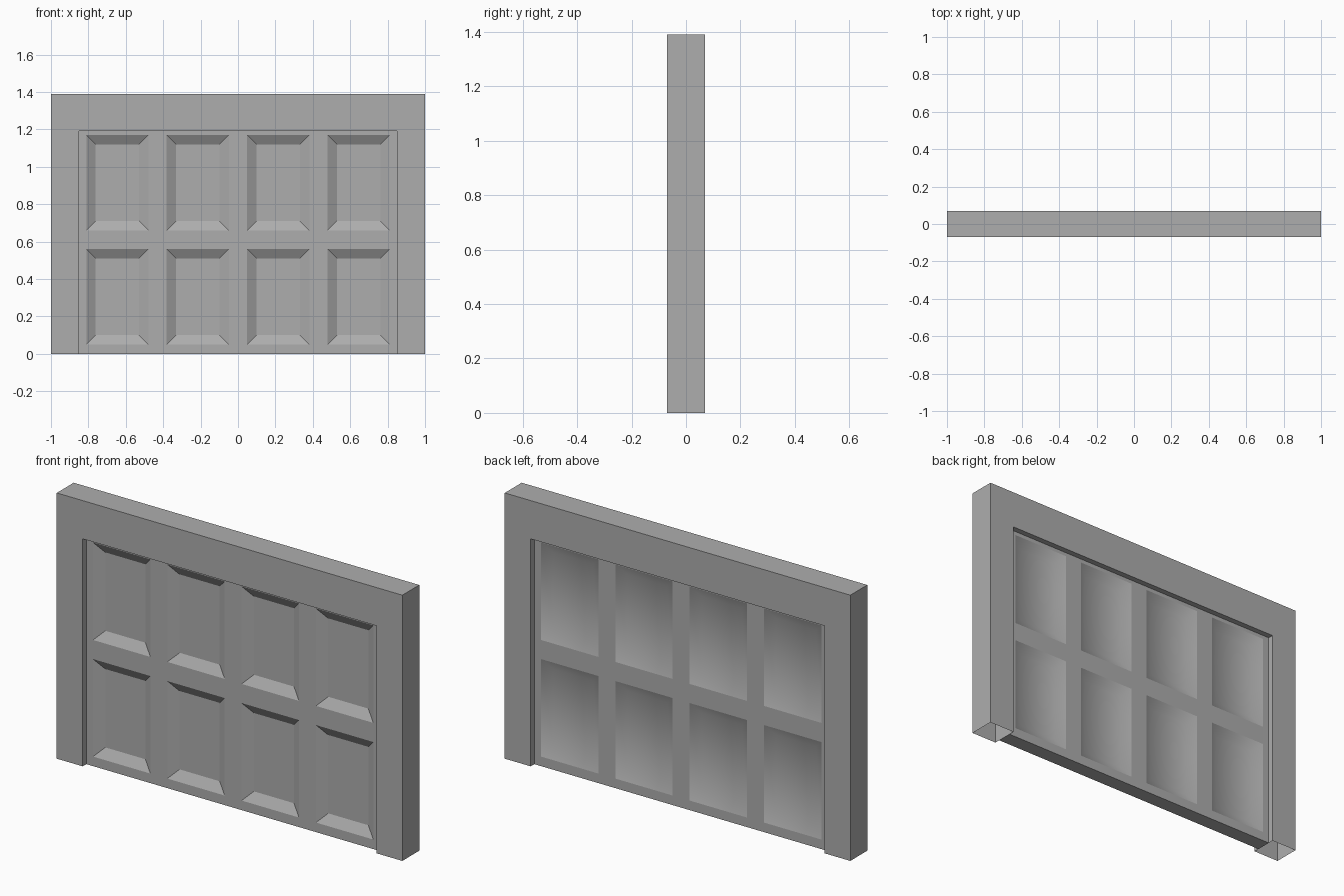
import bpy
import bmesh

cube = bpy.data.objects.get("Cube")
if cube:
    bpy.data.objects.remove(cube, do_unlink=True)

GREY = (0.42, 0.42, 0.42, 1.0)
grey = bpy.data.materials.new("plain grey")
grey.use_nodes = True
grey.diffuse_color = GREY
grey.node_tree.nodes["Principled BSDF"].inputs["Base Color"].default_value = GREY

HALF_DEPTH = 0.07       # frame
DOOR_HALF = 0.04        # door slab
OPEN_X, OPEN_Z, TOP = 0.85, 1.19, 1.39


def finish(bm, name):
    mesh = bpy.data.meshes.new(name)
    bm.to_mesh(mesh)
    bm.free()
    mesh.materials.append(grey)
    obj = bpy.data.objects.new(name, mesh)
    bpy.context.collection.objects.link(obj)
    return obj


# Surround: an upside-down U, hollow and open at the feet
bm = bmesh.new()
outline = [(-1, 0), (-OPEN_X, 0), (-OPEN_X, OPEN_Z), (OPEN_X, OPEN_Z),
           (OPEN_X, 0), (1, 0), (1, TOP), (-1, TOP)]
front = [bm.verts.new((x, -HALF_DEPTH, z)) for x, z in outline]
back = [bm.verts.new((x, HALF_DEPTH, z)) for x, z in outline]
bm.faces.new(front)
bm.faces.new(back[::-1])
for i in range(len(outline)):
    j = (i + 1) % len(outline)
    if outline[i][1] == 0 and outline[j][1] == 0:
        continue
    bm.faces.new((front[j], front[i], back[i], back[j]))
finish(bm, "door_frame")

# Door: a grid of rails and stiles with sunken panels on both sides
xs = [-OPEN_X]
for centre in (-0.645, -0.215, 0.215, 0.645):
    xs += [centre - 0.166, centre + 0.166]
xs.append(OPEN_X)
zs = [0, 0.05, 0.56, 0.66, 1.17, OPEN_Z]

bm = bmesh.new()
bottom_rows = []
for side in (-1, 1):
    grid = [[bm.verts.new((x, side * DOOR_HALF, z)) for x in xs] for z in zs]
    bottom_rows.append(grid[0])
    panels = []
    for r in range(len(zs) - 1):
        for c in range(len(xs) - 1):
            quad = [grid[r][c], grid[r][c + 1], grid[r + 1][c + 1], grid[r + 1][c]]
            face = bm.faces.new(quad if side < 0 else quad[::-1])
            if r % 2 and c % 2:
                panels.append(face)
    bm.normal_update()
    rims = bmesh.ops.inset_individual(bm, faces=panels, thickness=0.05,
                                      depth=-0.03, use_even_offset=True)["faces"]
    # The back panels are softly shaded
    for face in set(rims + panels):
        face.smooth = side > 0

# Underside of the door
near, far = bottom_rows
for c in range(len(xs) - 1):
    bm.faces.new((near[c + 1], near[c], far[c], far[c + 1]))
finish(bm, "panelled_door")
